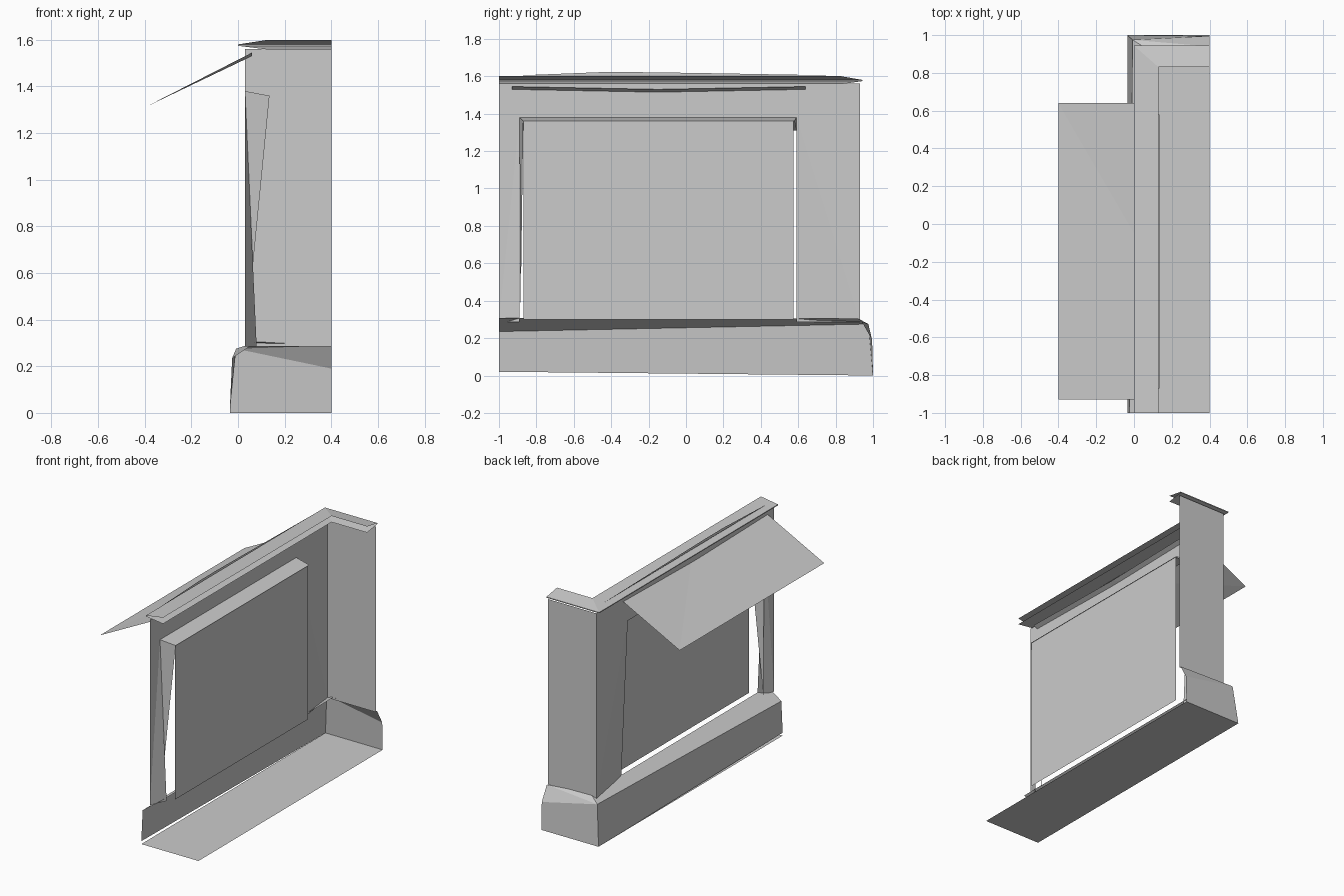
import bpy


def sheet(name, verts, faces):
    """Open flat-shaded surface from a few corner points."""
    me = bpy.data.meshes.new(name)
    me.from_pydata(verts, [], faces)
    me.update()
    ob = bpy.data.objects.new(name, me)
    bpy.context.collection.objects.link(ob)
    return ob


def l_strip(name, profile):
    """Sweep (outward offset, z) points along the front and round the end."""
    verts, faces = [], []
    for d, z in profile:
        x, y = 0.13 - d, 0.83 + d * 0.88
        verts += [(x, -1, z), (x, y, z), (0.4, y, z)]
    for i in range(len(profile) - 1):
        a, b = 3 * i, 3 * i + 3
        for k in range(2):
            faces.append((a + k, b + k, b + k + 1, a + k + 1))
    return sheet(name, verts, faces)


# Floor under the whole module
sheet("floor", [(-0.035, -1, 0), (0.4, -1, 0), (0.4, 1, 0), (-0.035, 1, 0)], [(0, 3, 2, 1)])

# Plinth: leaning street face, sloping ledge and rounded-down end
sheet("plinth", [
    (-0.035, -1, 0.02), (-0.025, -1, 0.235), (0.08, -1, 0.308),
    (-0.035, 1, 0.0), (-0.008, 0.975, 0.275), (0.08, 0.92, 0.305),
    (0.4, 1, 0), (0.4, 0.995, 0.19), (0.4, 0.94, 0.288)],
    [(0, 1, 4, 3), (1, 2, 5, 4), (3, 4, 7, 6), (4, 8, 7), (4, 5, 8)])

# Wall with window opening, plus the return wall at the end
T = 1.56
sheet("wall", [
    (0.03, -1, 0.285), (0.08, -0.89, 0.285), (0.03, -0.89, 1.38), (0.03, -1, T),
    (0.03, 0.59, 1.38), (0.08, 0.59, 0.285), (0.03, 0.93, 0.285), (0.03, 0.93, T),
    (0.4, 0.93, 0.285), (0.4, 0.93, T)],
    [(0, 1, 2), (0, 2, 3), (3, 2, 4), (3, 4, 7), (4, 5, 6), (4, 6, 7), (6, 8, 9, 7)])

# Window reveal and pane
sheet("window_reveal", [
    (0.03, -0.89, 1.38), (0.135, -0.87, 1.36), (0.03, 0.59, 1.38), (0.135, 0.58, 1.36),
    (0.03, -0.885, 0.285), (0.03, 0.59, 1.31)],
    [(0, 1, 3, 2), (0, 4, 1), (2, 3, 5)])
sheet("window_pane", [(0.13, -0.87, 0.3), (0.13, 0.575, 0.3),
                      (0.13, 0.575, 1.36), (0.13, -0.87, 1.36)], [(0, 1, 2, 3)])

# Cornice: upper and lower sloped strips meeting at the outer lip
l_strip("cornice", [(0, 1.60), (0.13, 1.58), (0.13, 1.574), (0, 1.558)])

# Thin arched crest above the cornice
sheet("crest", [(0.03, -0.93, 1.603), (0.03, 0.88, 1.603), (0.03, 0.02, 1.618),
                (0.03, -0.28, 1.622), (0.03, -0.45, 1.622)], [(0, 1, 2, 3, 4)])

# Awning leaning out over the street
sheet("awning", [(-0.4, -0.93, 1.31), (-0.4, 0.64, 1.31), (0.06, 0.64, 1.545),
                 (0.06, -0.15, 1.53), (0.06, -0.93, 1.545)],
      [(0, 3, 4), (0, 1, 3), (1, 2, 3)])
